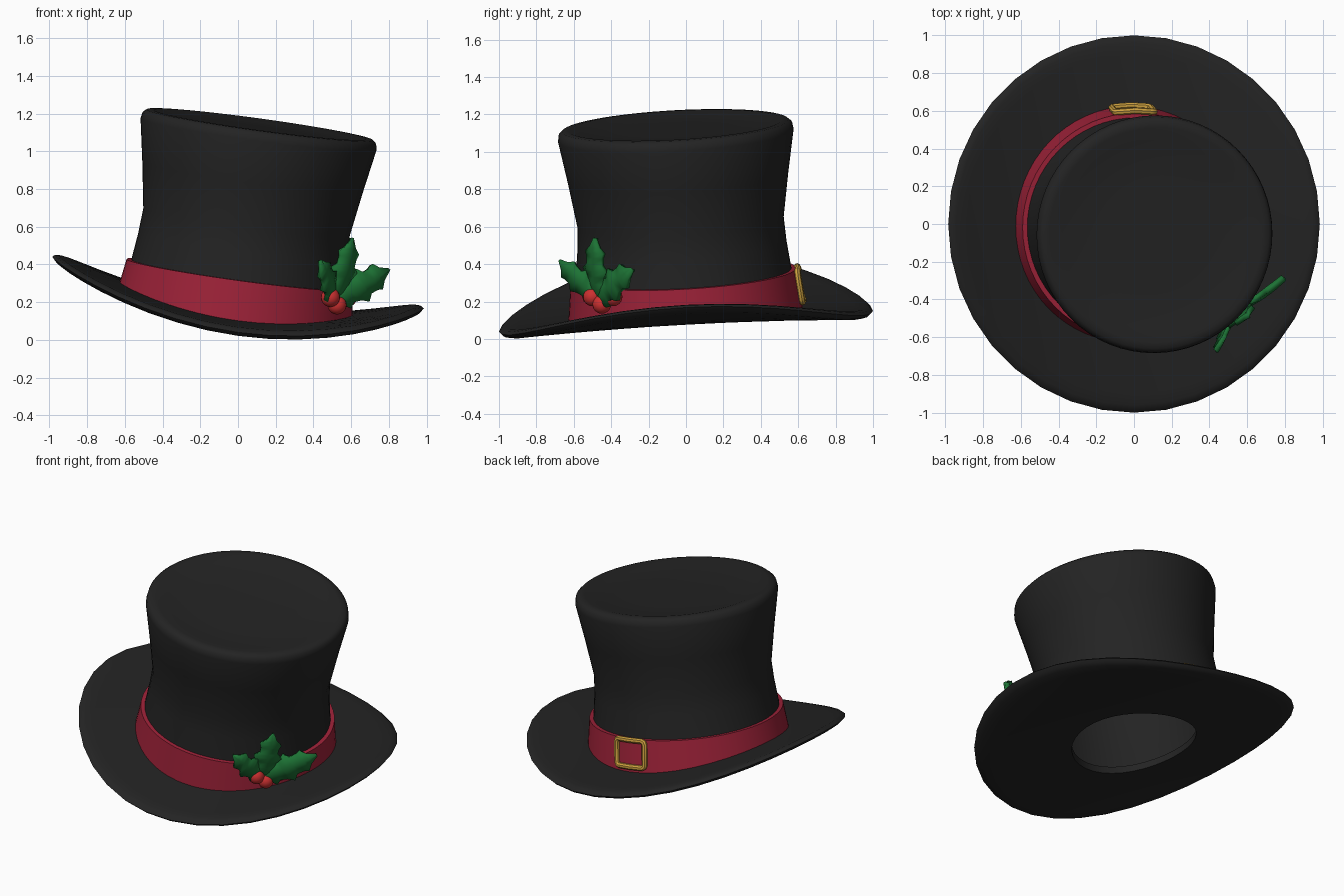
import bpy, bmesh, math
from mathutils import Matrix, Vector

if "Cube" in bpy.data.objects:
    bpy.data.objects.remove(bpy.data.objects["Cube"])


def material(name, rgb):
    m = bpy.data.materials.new(name)
    m.use_nodes = True
    m.diffuse_color = (*rgb, 1)
    bsdf = m.node_tree.nodes["Principled BSDF"]
    bsdf.inputs["Base Color"].default_value = (*rgb, 1)
    bsdf.inputs["Roughness"].default_value = 0.7
    return m


BLACK = material("black felt", (0.017, 0.017, 0.017))
RED = material("red ribbon", (0.34, 0.016, 0.04))
GREEN = material("holly green", (0.012, 0.17, 0.035))
BERRY = material("berry red", (0.6, 0.03, 0.03))
GOLD = material("gold", (0.62, 0.36, 0.05))

# Tilted frame shared by crown, band and buckle
TILT = (Matrix.Translation((-0.027, 0, 0.1))
        @ Matrix.Rotation(0.055, 4, 'X') @ Matrix.Rotation(0.136, 4, 'Y'))


def sag(x, y):
    """Saddle bend of the brim."""
    return 0.18 * x * x - 0.03 * y * y


def smooth(obj, angle=40):
    bpy.ops.object.select_all(action='DESELECT')
    obj.select_set(True)
    bpy.context.view_layer.objects.active = obj
    bpy.ops.object.shade_smooth_by_angle(angle=math.radians(angle))


def finish(bm, name, mat, matrix=Matrix()):
    bmesh.ops.remove_doubles(bm, verts=bm.verts, dist=1e-5)
    bmesh.ops.recalc_face_normals(bm, faces=bm.faces)
    mesh = bpy.data.meshes.new(name)
    bm.to_mesh(mesh)
    bm.free()
    mesh.materials.append(mat)
    obj = bpy.data.objects.new(name, mesh)
    bpy.context.collection.objects.link(obj)
    obj.matrix_world = matrix
    return obj


def lathe(name, profile, segments, mat, warp, matrix=Matrix()):
    """Spin an (r, z) profile round z, passing each point through warp."""
    bm = bmesh.new()
    rings = []
    for r, z in profile:
        ring = []
        for i in range(segments):
            a = math.tau * i / segments
            x, y = r * math.cos(a), r * math.sin(a)
            ring.append(bm.verts.new((x, y, warp(x, y, z))))
        rings.append(ring)
    for low, high in zip(rings, rings[1:]):
        for i in range(segments):
            j = (i + 1) % segments
            bm.faces.new((low[i], low[j], high[j], high[i]))
    obj = finish(bm, name, mat, matrix)
    smooth(obj)
    return obj


# Brim: curled ring with a rounded rim and a head opening
radii = [0.39, 0.5, 0.6, 0.7, 0.8, 0.9, 0.96]
half = 0.023
brim_profile = ([(r, half) for r in radii] + [(0.985, 0.015), (1, 0), (0.985, -0.015)]
                + [(r, -half) for r in reversed(radii)] + [(radii[0], half)])
brim = lathe("brim", brim_profile, 36, BLACK,
             lambda x, y, z: 0.125 + z + sag(x, y) - 0.137 * x + 0.055 * y)
brim.scale.x = 0.985

# Crown: hollow, waisted, rounded top edge; the foot follows the brim
outside = [(0, 1.03), (0.3, 1.03), (0.5, 1.038), (0.57, 1.054), (0.605, 1.052),
           (0.625, 1.035), (0.631, 1.0), (0.59, 0.77), (0.552, 0.53),
           (0.56, 0.4), (0.578, 0.25), (0.6, 0)]
inside = [(0.58, 0), (0.555, 0.25), (0.53, 0.53), (0.6, 1.0), (0, 1.0)]


def above_brim(x, y, z):
    return max(z, 0.02 + sag(x, y))


lathe("crown", outside + inside, 64, BLACK, above_brim, TILT)

# Ribbon band round the foot of the crown
band = [(0.59, 0.03), (0.628, 0.03), (0.603, 0.25), (0.57, 0.25), (0.59, 0.03)]
lathe("ribbon_band", band, 64, RED, above_brim, TILT)

# Buckle: rounded rectangular loop bent to the band, at the back
curve = bpy.data.curves.new("buckle", 'CURVE')
curve.dimensions = '3D'
curve.bevel_depth = 0.018
curve.bevel_resolution = 2
spline = curve.splines.new('POLY')
w, h, c = 0.105, 0.085, 0.02
quarter = [(w, h - c), (w - c * 0.3, h - c * 0.3), (w - c, h), (0, h)]
right_top = quarter
left_top = [(-x, z) for x, z in reversed(quarter[:3])]
half_loop = right_top + left_top
loop = half_loop + [(-x, -z) for x, z in half_loop]
spline.points.add(len(loop) - 1)
for p, (x, z) in zip(spline.points, loop):
    p.co = (x, 0.624 - 0.11 * z - 0.8 * x * x, 0.16 + z, 1)
spline.use_cyclic_u = True
curve.materials.append(GOLD)
buckle = bpy.data.objects.new("buckle", curve)
bpy.context.collection.objects.link(buckle)
buckle.matrix_world = TILT
bpy.ops.object.select_all(action='DESELECT')
buckle.select_set(True)
bpy.context.view_layer.objects.active = buckle
bpy.ops.object.convert(target='MESH')
smooth(bpy.context.object)

# Holly leaves: spiky outline folded along a raised midrib
OUTLINE = [(0, 0.03), (0.1, 0.1), (0.2, 0.21), (0.28, 0.15), (0.4, 0.18), (0.5, 0.25),
           (0.58, 0.16), (0.7, 0.16), (0.78, 0.19), (0.86, 0.09), (1, 0.004)]
STEM = Vector((0.5, -0.46, 0.21))


def leaf(name, tip):
    along = Vector(tip) - STEM
    length = along.length
    along.normalize()
    across = along.cross(Vector((0.7, -0.7, 0.1))).normalized()
    out = across.cross(along)
    bm = bmesh.new()
    rows = []
    for u, s in OUTLINE:
        arch = 0.05 * math.sin(math.pi * u)
        rows.append([bm.verts.new((side * s, u, arch + (0.03 if side == 0 else 0)))
                     for side in (-1, 0, 1)])
    for a, b in zip(rows, rows[1:]):
        for i in range(2):
            bm.faces.new((a[i], a[i + 1], b[i + 1], b[i]))
    frame = Matrix((across, along, out)).transposed().to_4x4()
    obj = finish(bm, name, GREEN, Matrix.Translation(STEM) @ frame @ Matrix.Scale(length, 4))
    solid = obj.modifiers.new("thickness", 'SOLIDIFY')
    solid.thickness = 0.08
    solid.offset = 0
    smooth(obj, 35)


leaf("holly_leaf_right", (0.43, -0.67, 0.42))
leaf("holly_leaf_left", (0.79, -0.28, 0.37))
leaf("holly_leaf_top", (0.6, -0.48, 0.54))

# Berries clustered at the leaf stems
for i, spot in enumerate([(0.49, -0.5, 0.225), (0.58, -0.39, 0.225), (0.525, -0.45, 0.185)]):
    bpy.ops.mesh.primitive_uv_sphere_add(segments=20, ring_count=12, radius=0.05, location=spot)
    berry = bpy.context.object
    berry.name = f"berry_{i + 1}"
    berry.data.materials.append(BERRY)
    smooth(berry)
